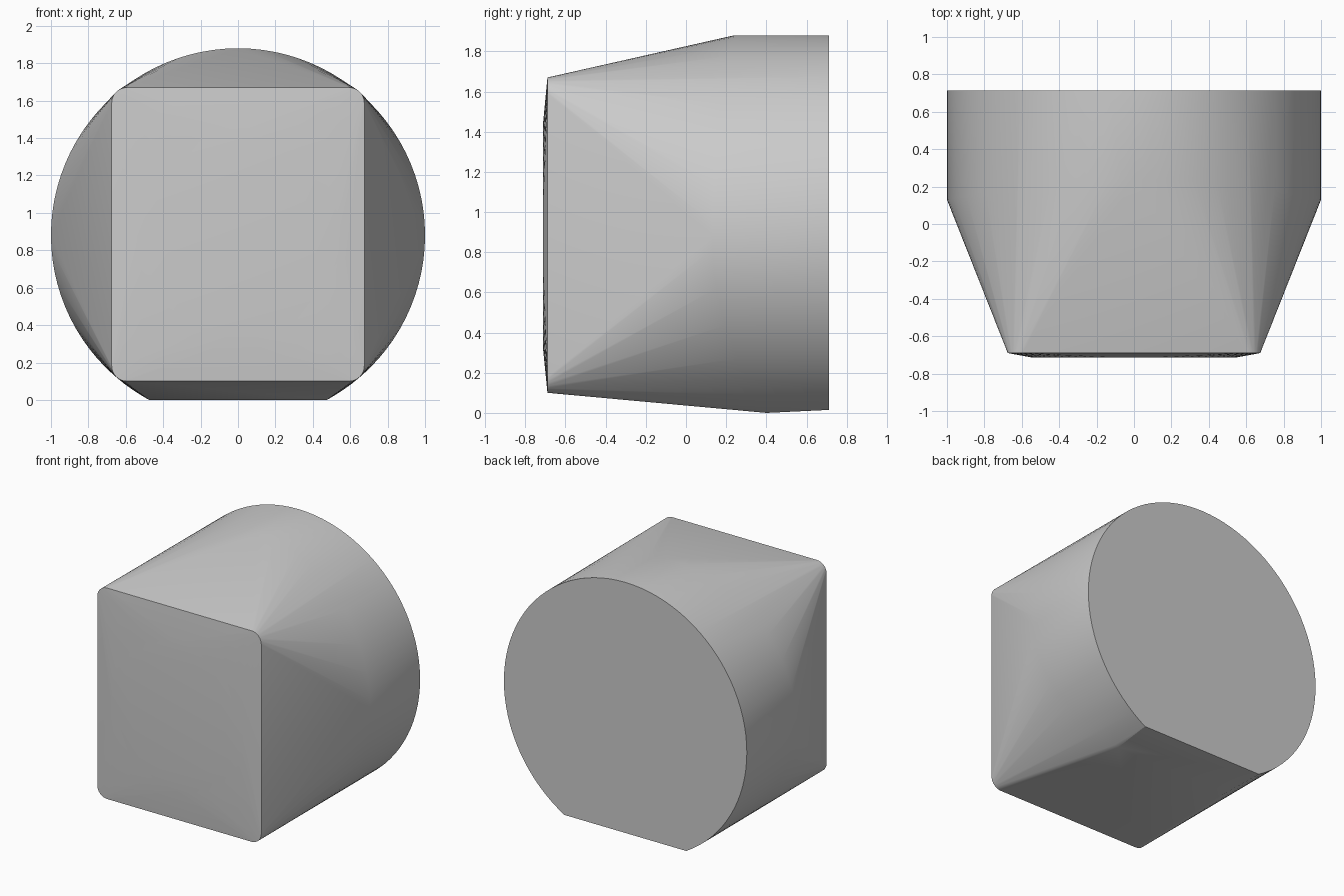
import bpy
import bmesh
from math import sin, cos, pi, sqrt

cube = bpy.data.objects.get("Cube")
if cube:
    bpy.data.objects.remove(cube, do_unlink=True)

MID = 0.88          # height of the round section's centre
BACK = 0.713        # y of the flat back
RIM = -0.69         # y of the rounded square rim
FRONT = -0.713      # y of the slightly raised front


def circle(n):
    return [(cos(2 * pi * i / n), sin(2 * pi * i / n)) for i in range(n)]


def flat_circle(n, floor):
    """Unit circle cut off at a given height, as (x, z) points."""
    half = sqrt(1 - (MID - floor) ** 2)
    pts = [(c, MID + s) for c, s in circle(n) if MID + s > floor + 0.01]
    return pts + [(half, floor), (-half, floor)]


def shoulder_y(z):
    """Depth at which the tapered front meets the straight barrel."""
    s = z - MID
    return 0.13 + (0.11 if s > 0 else 0.35) * s * s


points = []
# Flat back and shoulder, both with a flattened underside
points += [(x, BACK, z) for x, z in flat_circle(96, 0.015)]
points += [(x, shoulder_y(z), z) for x, z in flat_circle(96, 0.0)]

# Rounded square rim
low, high, half, r = 0.1, 1.67, 0.675, 0.08
for c, s in circle(32):
    for sx in (-1, 1):
        for cz, sz in ((low + r, -1), (high - r, 1)):
            if c * sx > -0.001 and s * sz > -0.001:
                points.append((sx * (half - r) + r * c, RIM, cz + r * s))

# Slightly raised round centre of the front
points += [(0.55 * c, FRONT, MID + 0.55 * s) for c, s in circle(32)]

# Wrap one convex skin around all the sections
bm = bmesh.new()
for p in points:
    bm.verts.new(p)
bmesh.ops.remove_doubles(bm, verts=bm.verts, dist=0.0005)
result = bmesh.ops.convex_hull(bm, input=bm.verts)
inside = [g for g in result["geom_interior"] if isinstance(g, bmesh.types.BMVert)]
bmesh.ops.delete(bm, geom=inside, context="VERTS")
bmesh.ops.dissolve_limit(bm, angle_limit=0.002, verts=bm.verts, edges=bm.edges)
bmesh.ops.recalc_face_normals(bm, faces=bm.faces)
mesh = bpy.data.meshes.new("tapered_body")
bm.to_mesh(mesh)
bm.free()

body = bpy.data.objects.new("tapered_body", mesh)
bpy.context.collection.objects.link(body)

# Plain grey
grey = bpy.data.materials.new("plain_grey")
grey.use_nodes = True
grey.diffuse_color = (0.6, 0.6, 0.6, 1)
grey.node_tree.nodes["Principled BSDF"].inputs["Base Color"].default_value = (0.6, 0.6, 0.6, 1)
mesh.materials.append(grey)

bpy.ops.object.select_all(action="DESELECT")
body.select_set(True)
bpy.context.view_layer.objects.active = body
bpy.ops.object.shade_smooth_by_angle(angle=0.44)
